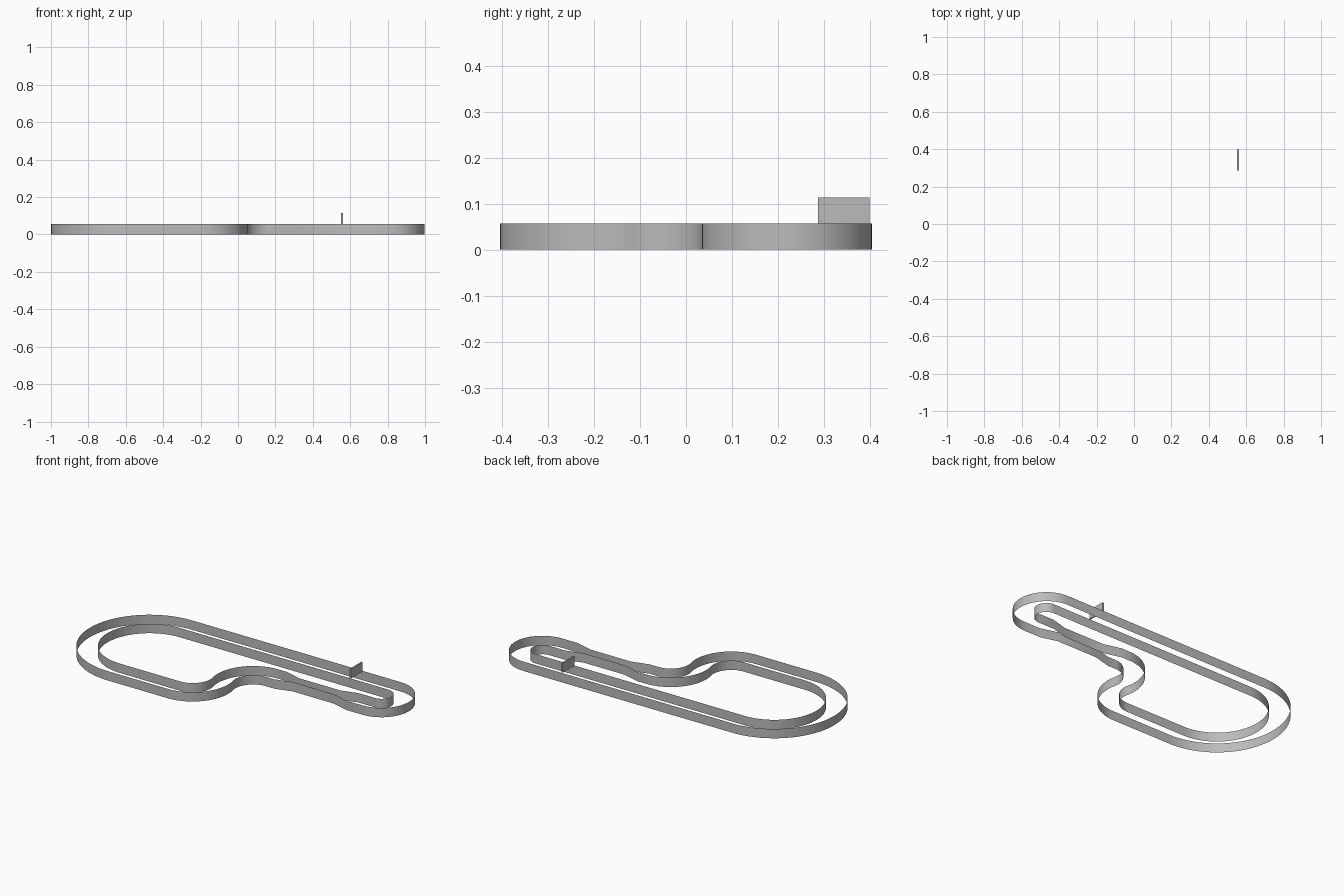
import bpy, bmesh, math

cube = bpy.data.objects.get("Cube")
if cube:
    bpy.data.objects.remove(cube)

WALL_H = 0.057     # wall height
HALF = 0.0595      # half the track width
MID = 0.345        # centre line distance from the long axis
NARROW = 0.029     # how far each wall steps in at the chicane

grey = bpy.data.materials.new("plain grey")
grey.use_nodes = True
colour = (0.5, 0.5, 0.5, 1)
grey.diffuse_color = colour
grey.node_tree.nodes["Principled BSDF"].inputs["Base Color"].default_value = colour


def arc(cx, cy, r, start, end, steps=28):
    """Points along an arc, angles in degrees."""
    angles = [math.radians(start + (end - start) * i / steps) for i in range(steps + 1)]
    return [(cx + r * math.cos(a), cy + r * math.sin(a)) for a in angles]


def track_edge(side):
    """Closed clockwise outline; side is +1 for outside, -1 for inside."""
    s = side * HALF
    lane = 0.0945 - s
    step = lane + side * NARROW
    meet = 12.3                                    # angle where the S bends join
    pts = arc(0.813, 0.22, 0.1255 + s, 90, -90)    # hairpin
    pts += [(0.705, lane), (0.60, step), (0.325, step), (0.22, lane)]  # chicane
    pts += arc(0.163, -0.087, 0.1815 - s, 90, 180 + meet)   # upper S bend
    pts += arc(-0.19, -0.164, 0.181 + s, meet, -90)[1:]     # lower S bend
    pts += arc(-0.595, 0, MID + s, 270, 90, 48)             # wide turn
    return pts


def add_object(name, bm):
    mesh = bpy.data.meshes.new(name)
    bm.to_mesh(mesh)
    bm.free()
    mesh.materials.append(grey)
    obj = bpy.data.objects.new(name, mesh)
    bpy.context.collection.objects.link(obj)
    return obj


def add_wall(name, side):
    """Upright ribbon standing along a track edge."""
    bm = bmesh.new()
    rings = [[bm.verts.new((x, y, z)) for x, y in track_edge(side)] for z in (0, WALL_H)]
    low, high = rings
    for i in range(len(low)):
        j = (i + 1) % len(low)
        quad = (low[i], high[i], high[j], low[j])
        bm.faces.new(quad if side < 0 else quad[::-1])
    obj = add_object(name, bm)
    bpy.ops.object.select_all(action="DESELECT")
    obj.select_set(True)
    bpy.context.view_layer.objects.active = obj
    bpy.ops.object.shade_smooth_by_angle(angle=math.radians(30))


add_wall("outer_wall", 1)
add_wall("inner_wall", -1)

# Start gate: thin panel across the back straight, above the walls
bm = bmesh.new()
bmesh.ops.create_cube(bm, size=1)
bmesh.ops.scale(bm, vec=(0.009, 0.112, WALL_H), verts=bm.verts)
bmesh.ops.translate(bm, vec=(0.556, 0.343, WALL_H * 1.5), verts=bm.verts)
add_object("start_gate", bm)
